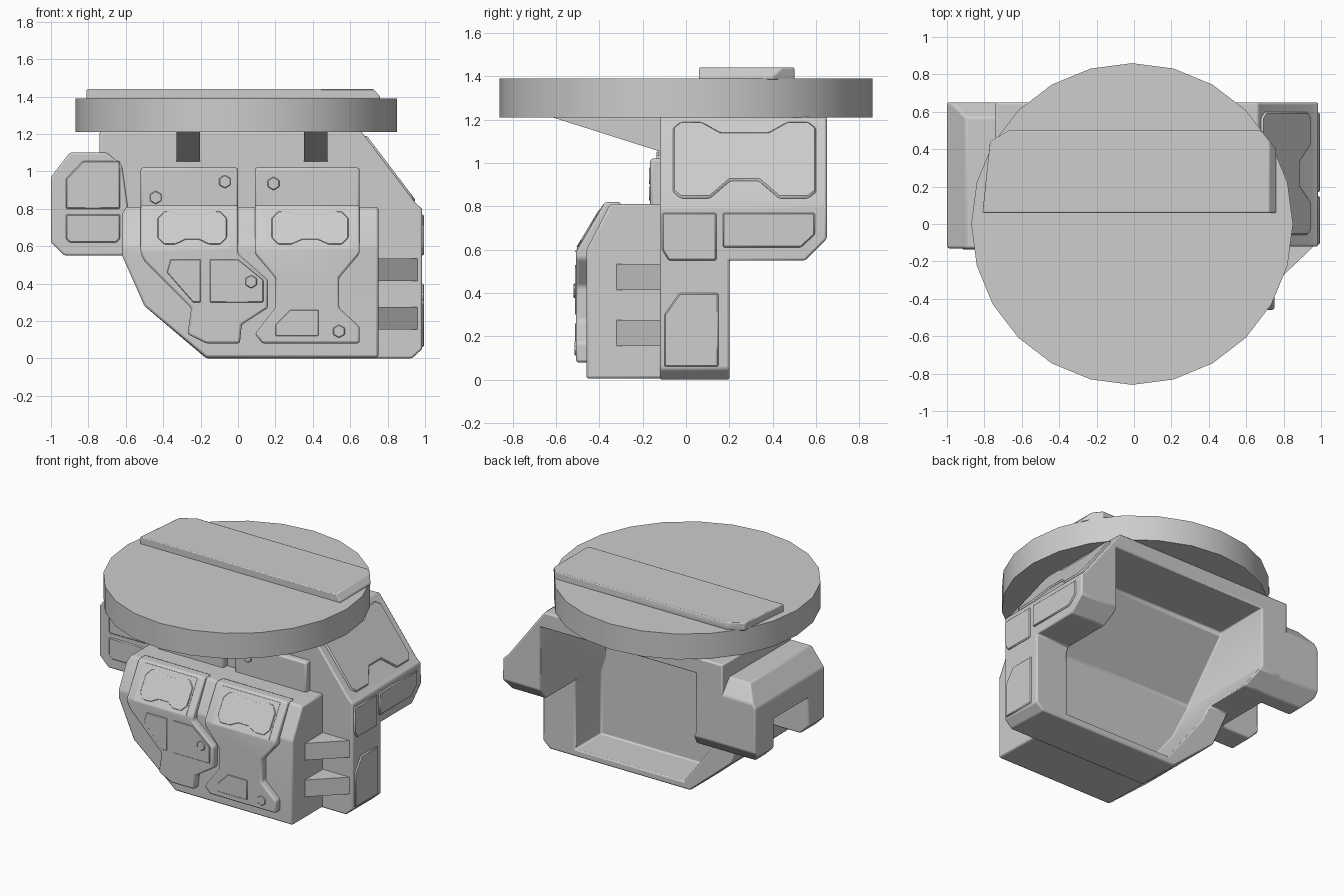
import bpy, bmesh, math
from mathutils import Matrix

cube = bpy.data.objects.get("Cube")
if cube:
    bpy.data.objects.remove(cube, do_unlink=True)

grey = bpy.data.materials.new("matte grey")
grey.use_nodes = True
grey.diffuse_color = (0.61, 0.61, 0.61, 1)
grey.node_tree.nodes["Principled BSDF"].inputs["Base Color"].default_value = (0.61, 0.61, 0.61, 1)


def prism(name, outline, axis, lo, hi):
    """Extrude a 2D outline along x (outline is y,z), y (x,z) or z (x,y)."""
    place = {"x": lambda a, b, t: (t, a, b), "y": lambda a, b, t: (a, t, b),
             "z": lambda a, b, t: (a, b, t)}[axis]
    bm = bmesh.new()
    low = [bm.verts.new(place(a, b, lo)) for a, b in outline]
    high = [bm.verts.new(place(a, b, hi)) for a, b in outline]
    bm.faces.new(low)
    bm.faces.new(high)
    n = len(low)
    for i in range(n):
        j = (i + 1) % n
        bm.faces.new((low[i], low[j], high[j], high[i]))
    bmesh.ops.recalc_face_normals(bm, faces=bm.faces)
    mesh = bpy.data.meshes.new(name)
    bm.to_mesh(mesh)
    bm.free()
    mesh.materials.append(grey)
    obj = bpy.data.objects.new(name, mesh)
    bpy.context.collection.objects.link(obj)
    return obj


def combine(obj, tool, operation):
    """Apply a boolean and discard the tool."""
    mod = obj.modifiers.new("cut", "BOOLEAN")
    mod.operation, mod.object, mod.solver = operation, tool, "EXACT"
    graph = bpy.context.evaluated_depsgraph_get()
    mesh = bpy.data.meshes.new_from_object(obj.evaluated_get(graph))
    obj.modifiers.clear()
    obj.data = mesh
    bpy.data.objects.remove(tool, do_unlink=True)
    return obj


def crossed(name, front, side):
    """Solid whose front silhouette and side silhouette are given."""
    return combine(prism(name, front, "y", -1.5, 1.5),
                   prism(name + "_tool", side, "x", -1.6, 1.6), "INTERSECT")


def finish(obj, width=0.0, segments=2):
    if width:
        mod = obj.modifiers.new("soft edges", "BEVEL")
        mod.width, mod.segments, mod.limit_method = width, segments, "ANGLE"
        mod.angle_limit = math.radians(25)
    bpy.ops.object.select_all(action="DESELECT")
    obj.select_set(True)
    bpy.context.view_layer.objects.active = obj
    bpy.ops.object.shade_smooth_by_angle(angle=math.radians(32))
    return obj


def rect(a0, b0, a1, b1):
    return [(a0, b0), (a1, b0), (a1, b1), (a0, b1)]


def dumbbell(a0, b0, a1, b1, dip):
    """Plate outline with a trapezoid notch in its top and bottom."""
    w, c, m = a1 - a0, 0.035, (a0 + a1) / 2
    return [(a0, b0 + c), (a0 + c, b0), (m - .24 * w, b0), (m - .1 * w, b0 + dip), (m + .1 * w, b0 + dip),
            (m + .24 * w, b0), (a1 - c, b0), (a1, b0 + c), (a1, b1 - c), (a1 - c, b1),
            (a1 - .2 * w, b1), (m + .17 * w, b1 - .6 * dip), (m - .17 * w, b1 - .6 * dip),
            (a0 + .2 * w, b1), (a0 + c, b1), (a0, b1 - c)]


# Round table-like top with its raised bar, sloped at one end
disc = [(-0.01 + .86 * math.sin(i * math.tau / 24), .86 * math.cos(i * math.tau / 24)) for i in range(24)]
finish(prism("round_top", disc, "z", 1.21, 1.39))
bar = prism("top_bar", [(-.81, .06), (.76, .06), (.76, .4), (.68, .5), (-.67, .5), (-.77, .44)],
            "z", 1.385, 1.44)
ends = prism("bar_ends", [(-1, 1.3), (.76, 1.3), (.76, 1.4), (.715, 1.45), (-1, 1.45)], "y", -1, 1)
finish(combine(bar, ends, "INTERSECT"), 0.006)

# Hollow main body, open at the back, thick on the arm side
body = crossed("main_body",
               [(-.17, 0), (.93, 0), (.985, .05), (.985, .8), (.95, .83), (.66, 1.212), (-.74, 1.212),
                (-.74, .72), (-.62, .55), (-.5, .28)],
               [(-.12, 0), (.2, 0), (.2, .55), (.55, .55), (.65, .65), (.65, 1.212), (-.12, 1.212)])
cavity = crossed("cavity",
                 [(-.12, .05), (.73, .05), (.73, .5), (.69, .62), (.69, 1.1), (-.53, 1.1),
                  (-.53, .68), (-.4, .42)],
                 [(-.09, .02), (.9, .02), (.9, 1.15), (.24, 1.15), (.24, 1.08), (-.09, .7)])
finish(combine(body, cavity, "DIFFERENCE"), 0.022)

# Front shell
shell_front = [(-.17, .005), (.75, .005), (.75, .81), (-.6, .81), (-.62, .77), (-.62, .55), (-.5, .28)]
finish(crossed("front_shell", shell_front,
               [(-.46, .005), (-.11, .005), (-.11, .81), (-.35, .81), (-.46, .6)]), 0.012)


def skin(offset):
    """Side silhouette of a layer lying over the shell front."""
    return [(-.46 - offset, .03), (-.3, .03), (-.3, .81 + offset * .2),
            (-.35 - offset * .5, .81 + offset * .2), (-.46 - offset, .59)]


# Two armour plates, their upper tabs and their raised details
left_plate = [(-.52, .82), (0, .82), (0, .56), (.16, .42), (.16, .27), (.02, .18), (.01, .08),
              (-.17, .08), (-.27, .13), (-.25, .27), (-.5, .52), (-.52, .56)]
right_plate = [(.09, .82), (.65, .82), (.65, .56), (.54, .43), (.54, .27), (.65, .17), (.65, .08),
               (.13, .08), (.09, .13), (.2, .27), (.2, .43), (.09, .56)]
for side, outline, x0, x1 in (("right", left_plate, -.52, 0), ("left", right_plate, .09, .65)):
    finish(crossed(side + "_armour_plate", outline, skin(.048)), 0.012)
    finish(prism(side + "_armour_tab", rect(x0, .79, x1, 1.02), "y", -.165, -.1), 0.012)
    finish(crossed(side + "_brow_panel", rect(x0 + .06, .59, x1 - .05, .808), skin(.052)))
    finish(crossed(side + "_brow_emblem_plate", dumbbell(x0 + .09, .61, x1 - .06, .785, .025), skin(.059)), .004, 1)
details = {
    "narrow_panel": [(-.36, .53), (-.2, .53), (-.2, .3), (-.24, .3), (-.38, .46)],
    "hatch_panel": [(-.15, .53), (.0, .53), (.135, .42), (.135, .3), (-.15, .3)],
    "foot_panel": [(.2, .12), (.43, .12), (.43, .26), (.28, .26), (.2, .18)],
}
for name, outline in details.items():
    finish(crossed(name, outline, skin(.053)), 0.003, 1)

# Hexagonal bolts
for x, z, y in ((-.44, .86, -.165), (-.07, .945, -.165), (.19, .935, -.165), (.07, .41, -.512), (.54, .145, -.508)):
    ring = [(x + .036 * math.sin(i * math.tau / 6), z + .036 * math.cos(i * math.tau / 6)) for i in range(6)]
    finish(prism("hex_bolt", ring, "y", y - .006, y + .02), 0.004, 1)

# Struts under the round top
for x in (-.265, .415):
    finish(prism("support_strut", [(-.63, 1.215), (-.11, 1.215), (-.11, 1.05)], "x", x - .063, x + .063))

# Wedge fins between the shell and the side block
for z in (.155, .415):
    finish(prism("side_fin", [(.74, -.33), (.96, -.12), (.96, -.1), (.74, -.1)], "z", z, z + .12))

# Panels on the left side
side_panels = {
    "side_lower_panel": [(-.1, .06), (.15, .06), (.15, .4), (-.03, .4), (-.1, .3)],
    "side_middle_panel": [(-.08, .55), (.14, .55), (.14, .77), (-.11, .77), (-.11, .6)],
    "side_rear_panel": [(.17, .61), (.53, .61), (.595, .67), (.595, .77), (.17, .77)],
}
for name, outline in side_panels.items():
    finish(prism(name, outline, "x", .96, .994), 0.006, 1)

# Notched panel lying on the sloped shoulder
shoulder = dumbbell(-.06, .02, .6, .46, .1)
panel = prism("shoulder_panel", shoulder, "x", -.02, .012)
slope = math.atan2(.66 - .95, 1.212 - .83)
panel.data.transform(Matrix.Translation((.955, 0, .82)) @ Matrix.Rotation(slope, 4, "Y"))
finish(panel, 0.008, 1)

# Side arm, bridged over a gap that is open below and outward
arm = crossed("side_arm",
              [(-1, .62), (-.93, .55), (-.58, .55), (-.56, .6), (-.62, 1.03), (-.7, 1.1), (-.9, 1.1), (-1, .97)],
              [(-.13, .55), (.55, .55), (.65, .65), (.65, 1.0), (.57, 1.1), (-.13, 1.1)])
gap = prism("gap", rect(.05, .4, .44, .82), "x", -1.2, -.7)
finish(combine(arm, gap, "DIFFERENCE"), 0.035, 3)
finish(prism("arm_upper_panel", [(-.92, .8), (-.63, .8), (-.63, 1.055), (-.83, 1.055), (-.92, .96)],
             "y", -.136, -.1), 0.006, 1)
finish(prism("arm_lower_panel", [(-.9, .62), (-.65, .62), (-.63, .64), (-.63, .77), (-.92, .77), (-.92, .64)],
             "y", -.136, -.1), 0.006, 1)
